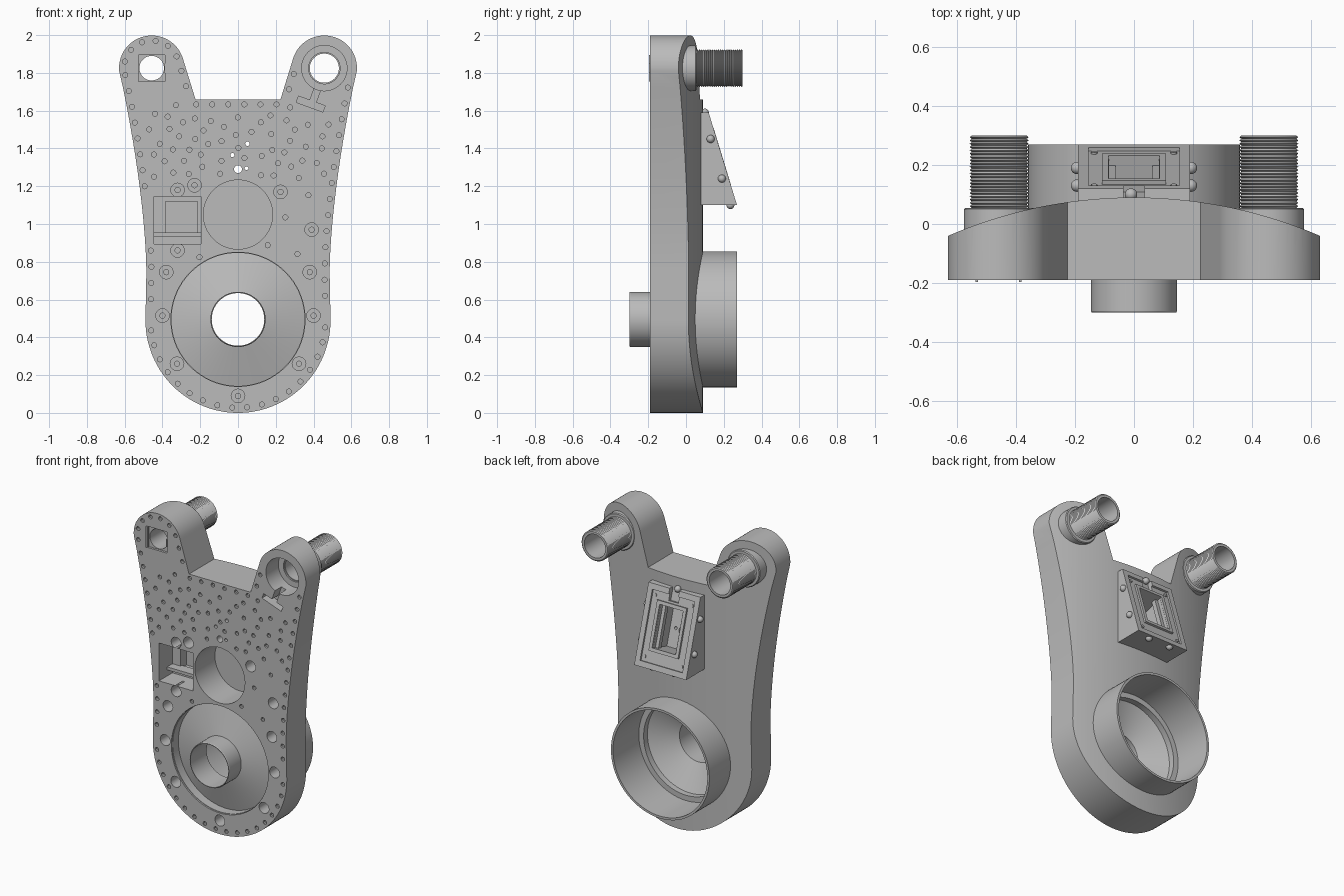
import bpy, bmesh, random
from math import sin, cos, pi, radians
from mathutils import Vector, Matrix

if "Cube" in bpy.data.objects:
    bpy.data.objects.remove(bpy.data.objects["Cube"])

grey = bpy.data.materials.new("plain grey")
grey.use_nodes = True
grey.diffuse_color = (0.5, 0.5, 0.5, 1)
grey.node_tree.nodes["Principled BSDF"].inputs["Base Color"].default_value = (0.5, 0.5, 0.5, 1)
parts = []
FRONT = -0.19


def finish(bm, name):
    bmesh.ops.recalc_face_normals(bm, faces=bm.faces)
    me = bpy.data.meshes.new(name)
    bm.to_mesh(me)
    bm.free()
    me.materials.append(grey)
    ob = bpy.data.objects.new(name, me)
    bpy.context.collection.objects.link(ob)
    parts.append(ob)
    return ob


def prism(name, pts, axis, a, b):
    """Extrude a closed 2D profile along x or y."""
    bm = bmesh.new()
    place = (lambda p, t: (t, p[0], p[1])) if axis == "x" else (lambda p, t: (p[0], t, p[1]))
    f = bm.faces.new([bm.verts.new(place(p, a)) for p in pts])
    ext = bmesh.ops.extrude_face_region(bm, geom=[f])["geom"]
    move = Vector((b - a, 0, 0)) if axis == "x" else Vector((0, b - a, 0))
    bmesh.ops.translate(bm, vec=move, verts=[v for v in ext if isinstance(v, bmesh.types.BMVert)])
    return finish(bm, name)


def lathe(name, profile, x, z, segs=72):
    """Spin a closed (radius, y) profile around a y-directed axis."""
    bm = bmesh.new()
    rings = [[bm.verts.new((x + r * cos(2 * pi * i / segs), y, z + r * sin(2 * pi * i / segs)))
              for r, y in profile] for i in range(segs)]
    n = len(profile)
    for i in range(segs):
        a, b = rings[i], rings[(i + 1) % segs]
        for j in range(n):
            k = (j + 1) % n
            bm.faces.new((a[j], a[k], b[k], b[j]))
    return finish(bm, name)


def rods(name, spots, y0, y1, segs=48):
    """Cylinders along y at every (x, z, radius)."""
    bm = bmesh.new()
    for x, z, r in spots:
        m = Matrix.Translation((x, (y0 + y1) / 2, z)) @ Matrix.Rotation(pi / 2, 4, "X")
        bmesh.ops.create_cone(bm, cap_ends=True, segments=segs, radius1=r, radius2=r,
                              depth=y1 - y0, matrix=m)
    return finish(bm, name)


def box(name, centre, size, rot=None):
    bm = bmesh.new()
    m = Matrix.Translation(centre) @ (rot or Matrix()) @ Matrix.Diagonal((*size, 1))
    bmesh.ops.create_cube(bm, size=1, matrix=m)
    return finish(bm, name)


def cut(cutter, *targets, op="DIFFERENCE"):
    cutter.hide_render = True
    for t in targets:
        mod = t.modifiers.new("cut", "BOOLEAN")
        mod.operation, mod.solver, mod.object = op, "EXACT", cutter
        bpy.context.view_layer.objects.active = t
        bpy.ops.object.modifier_apply(modifier=mod.name)
    parts.remove(cutter)
    bpy.data.objects.remove(cutter)


# Plate outline: round foot, flared sides, two ears
EX, EZ, HUB = 0.457, 1.825, 0.495


def half_width(z):
    return 0.485 + 0.14 * (max(z - 0.75, 0) / 1.05) ** 1.6


half = [(0.49 * sin(a), 0.49 - 0.49 * cos(a)) for a in [pi / 2 * i / 28 for i in range(29)]]
half += [(half_width(z), z) for z in [0.75 + 0.0875 * i for i in range(12)]]
half += [(EX + 0.173 * cos(a), EZ + 0.173 * sin(a)) for a in [radians(-5 + 5 * i) for i in range(35)]]
half.append((0.225, 1.66))
outline = half + [(-x, z) for x, z in reversed(half[1:])]
plate = prism("plate", outline, "y", FRONT, 0.3)

# Crowned back of the plate
R = 1.59
bm = bmesh.new()
bmesh.ops.create_cone(bm, cap_ends=True, segments=360, radius1=R, radius2=R, depth=4,
                      matrix=Matrix.Translation((0, 0.09 - R, 1)))
cut(finish(bm, "crown"), plate, op="INTERSECT")

# Sloped housing on the back
housing = prism("housing", [(0.05, 1.10), (0.27, 1.10), (0.12, 1.59), (0.05, 1.59)], "x", -0.19, 0.19)
tilt = Matrix.Rotation(radians(17), 4, "X")
slope = Matrix.Translation((0, 0.195, 1.345)) @ tilt


def on_slope(x, y, z):
    return slope @ Vector((x, y, z))


cut(box("recess", on_slope(0, 0, 0), (0.31, 0.024, 0.44), tilt), housing)
cut(box("window", on_slope(0, -0.02, 0.01), (0.17, 0.28, 0.27), tilt), housing, plate)
cut(box("notch", on_slope(0, 0, 0.23), (0.07, 0.07, 0.1), tilt), housing)
for s in (-1, 1):
    box("window_frame_side", on_slope(s * 0.097, -0.008, 0.01), (0.022, 0.018, 0.314), tilt)
    box("window_frame_end", on_slope(0, -0.008, 0.01 + s * 0.146), (0.172, 0.018, 0.022), tilt)
    box("window_step", on_slope(s * 0.074, -0.05, 0.01), (0.022, 0.03, 0.27), tilt)
    for e in (-1, 1):
        bm = bmesh.new()
        bmesh.ops.create_cone(bm, cap_ends=True, segments=16, radius1=0.011, radius2=0.011, depth=0.012,
                              matrix=Matrix.Translation(on_slope(s * 0.135, -0.012, e * 0.19)) @ tilt
                              @ Matrix.Rotation(pi / 2, 4, "X"))
        finish(bm, "frame_pin")

# Round screw heads around the housing
heads = [(s * 0.193, y, z) for s in (-1, 1) for y, z in ((0.13, 1.45), (0.19, 1.24))]
heads += [(-0.08, 0.235, 1.1), (0.08, 0.235, 1.1), (-0.01, 0.1, 1.59)]
for p in heads:
    bm = bmesh.new()
    bmesh.ops.create_uvsphere(bm, u_segments=20, v_segments=12, radius=0.021, matrix=Matrix.Translation(p))
    finish(bm, "screw_head")

# Large openings in the front
cut(rods("hub_bore", [(0, HUB, 0.355)], -1, 1, 72), plate)
cut(rods("round_pocket", [(0, 1.05, 0.183)], -1, 0.02, 64), plate)
cut(rods("left_ear_recess", [(EX, EZ, 0.12)], -1, -0.06), plate)
cut(rods("ear_bores", [(EX, EZ, 0.083), (-EX, EZ, 0.065)], -1, 1), plate)
cut(box("ear_square", (-EX, FRONT, EZ), (0.14, 0.03, 0.14)), plate)
cut(box("square_pocket", (-0.32, -0.15, 1.02), (0.25, 0.2, 0.25)), plate)
cut(box("pocket_well", (-0.3, -0.06, 1.03), (0.17, 0.14, 0.18)), plate)
hook = Matrix.Rotation(radians(20), 4, "Y")
cut(box("hook_slot", (0.385, -0.17, 1.635), (0.15, 0.1, 0.035), hook), plate)
cut(box("hook_stem", (0.41, -0.17, 1.685), (0.035, 0.1, 0.09), hook), plate)

# Ledge across the square pocket and marks by the right ear
box("pocket_ledge", (-0.32, -0.07, 0.945), (0.25, 0.07, 0.02))
for x, h in ((-0.533, 0.14), (-0.385, 0.05)):
    box("ear_mark", (x, FRONT - 0.003, EZ), (0.008, 0.008, h))

# Counterbored screw holes
bores = [(s * x, z) for s in (-1, 1) for x, z in ((0.38, 0.745), (0.4, 0.515), (0.323, 0.26))]
bores += [(0, 0.09), (-0.32, 1.18), (-0.23, 1.205), (0.225, 1.17), (0.39, 0.97), (-0.32, 0.86)]
cut(rods("counterbores", [(x, z, 0.036) for x, z in bores], -1, -0.11, 20), plate)
cut(rods("pilot_holes", [(x, z, 0.014) for x, z in bores], -1, -0.06, 10), plate)
sight = [(0, 1.29, 0.021), (-0.03, 1.365, 0.011), (0.05, 1.425, 0.012), (0.045, 1.295, 0.01)]
cut(rods("sight_holes", sight, -1, 0.1, 16), plate, housing)

# Small pin holes: a row along the rim, then a scatter over the face
busy = [(x, z, 0.05) for x, z in bores] + [(x, z, 0.03) for x, z, r in sight]
busy += [(0, HUB, 0.37), (0, 1.05, 0.2), (EX, EZ, 0.135), (-EX, EZ, 0.105), (-0.32, 1.02, 0.19),
         (0.39, 1.65, 0.1)]
pins = []


def try_pin(x, z, gap):
    if all((x - a) ** 2 + (z - b) ** 2 > (r + 0.016) ** 2 for a, b, r in busy) and \
            all((x - a) ** 2 + (z - b) ** 2 > gap ** 2 for a, b, r in pins):
        pins.append((x, z, 0.0135))


loop = [Vector(p) for p in outline]
walked = 0.05
for a, b in zip(loop, loop[1:] + loop[:1]):
    d = (b - a).normalized()
    while walked < (b - a).length:
        p = a + d * walked + Vector((-d.y, d.x)) * 0.027
        try_pin(p.x, p.y, 0.05)
        walked += 0.085
    walked -= (b - a).length
random.seed(4)
for i in range(1500):
    z = random.uniform(1.24, 1.63)
    try_pin(random.uniform(-1, 1) * (half_width(z) - 0.05), z, 0.062)
for i in range(250):
    z = random.uniform(0.15, 1.24)
    w = half_width(z) if z > 0.49 else (0.49 ** 2 - (0.49 - z) ** 2) ** 0.5
    try_pin(random.uniform(-1, 1) * (w - 0.05), z, 0.085)
cut(rods("pin_holes", pins, -1, -0.15, 10), plate)

# Hub: rear collar, stepped floor, cone and front spout
lathe("hub", [(0.36, -0.18), (0.36, 0.27), (0.345, 0.27), (0.345, 0.0), (0.31, 0.0), (0.31, -0.04),
              (0.139, -0.13), (0.139, -0.3), (0.143, -0.3), (0.146, -0.295), (0.146, -0.175),
              (0.352, -0.12), (0.352, -0.18)], 0, HUB, 96)

# Threaded hollow studs with flanges on the ears
THREADS = 22
pitch = 0.245 / THREADS
ridges = [p for i in range(THREADS)
          for p in ((0.093, 0.055 + i * pitch), (0.1, 0.055 + (i + 0.5) * pitch))]
stud = [(0.077, -0.05), (0.12, -0.05), (0.12, 0.05), (0.115, 0.055)] + ridges + [(0.093, 0.3), (0.077, 0.3)]
for side, x in (("left", EX), ("right", -EX)):
    lathe(side + "_stud", stud, x, EZ, 48)

# Smooth curved walls, keep edges crisp
bpy.ops.object.select_all(action="DESELECT")
for ob in parts:
    ob.select_set(True)
bpy.context.view_layer.objects.active = plate
bpy.ops.object.shade_smooth_by_angle(angle=radians(30))
